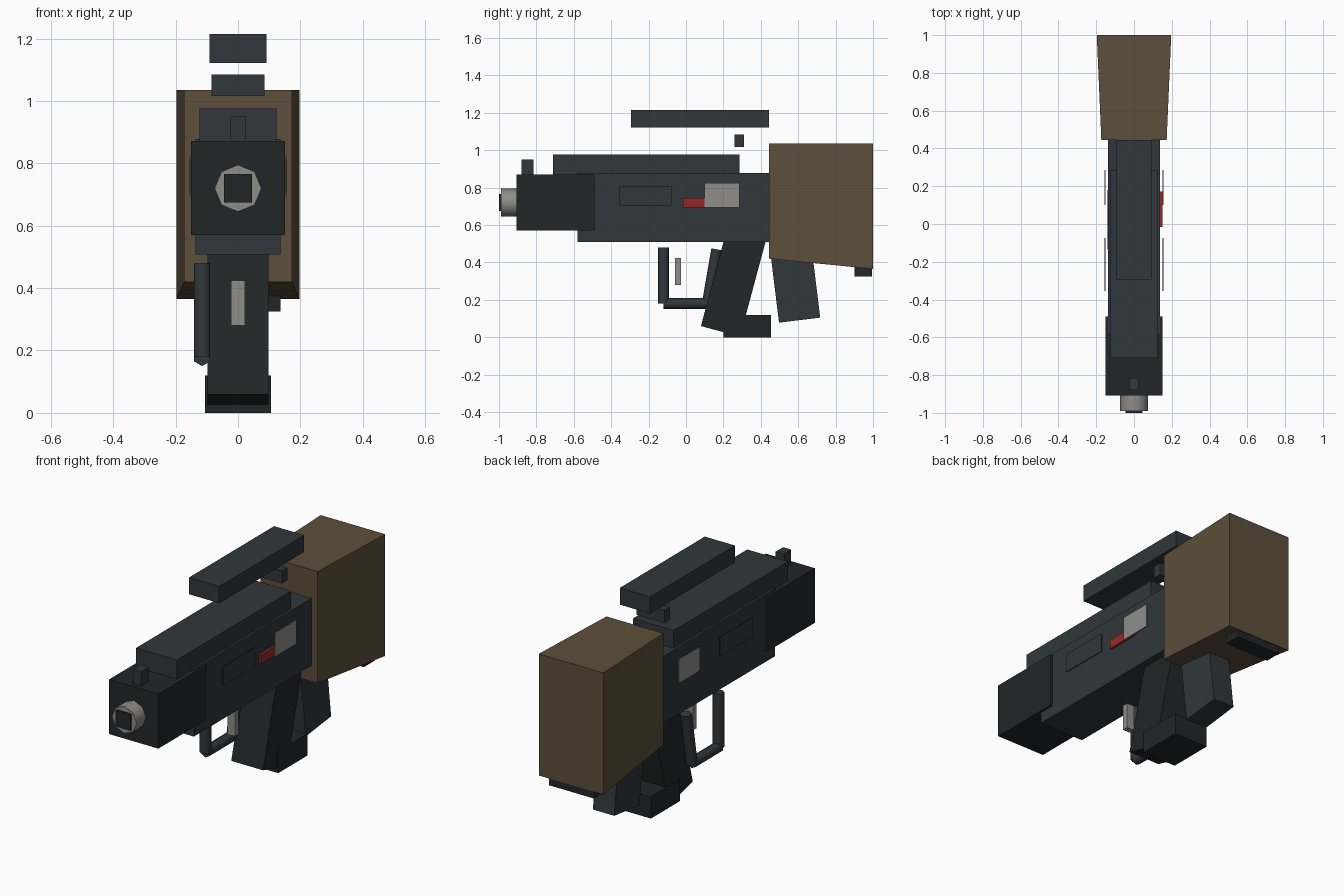
import bpy, bmesh
from math import radians, atan2, hypot
from mathutils import Matrix

if "Cube" in bpy.data.objects:
    bpy.data.objects.remove(bpy.data.objects["Cube"])


def material(name, rgb):
    m = bpy.data.materials.new(name)
    m.diffuse_color = (*rgb, 1)
    m.use_nodes = True
    m.node_tree.nodes["Principled BSDF"].inputs["Base Color"].default_value = m.diffuse_color
    return m


SLATE = material("slate", (0.030, 0.038, 0.043))
DARK = material("dark", (0.016, 0.019, 0.020))
BROWN = material("brown", (0.110, 0.078, 0.043))
LIGHT = material("light_grey", (0.28, 0.27, 0.25))
RED = material("red", (0.30, 0.022, 0.018))


def add(name, bm, mat):
    me = bpy.data.meshes.new(name)
    bm.to_mesh(me)
    bm.free()
    me.materials.append(mat)
    ob = bpy.data.objects.new(name, me)
    bpy.context.collection.objects.link(ob)
    return ob


def box(name, mat, x, y, z, tilt=0):
    """Box from (min, max) ranges, tilted about its centre around x."""
    bm = bmesh.new()
    bmesh.ops.create_cube(bm, size=1)
    mids = [(a + b) / 2 for a, b in (x, y, z)]
    size = [b - a for a, b in (x, y, z)]
    bm.transform(Matrix.Translation(mids) @ Matrix.Rotation(radians(tilt), 4, 'X')
                 @ Matrix.Diagonal((*size, 1)))
    return add(name, bm, mat)


def tube(name, mat, x, a, b, radius, sides):
    """Smooth low-sided cylinder between two (y, z) points."""
    dy, dz = b[0] - a[0], b[1] - a[1]
    bm = bmesh.new()
    bmesh.ops.create_cone(bm, cap_ends=True, segments=sides, radius1=radius,
                          radius2=radius, depth=hypot(dy, dz))
    bm.transform(Matrix.Translation((x, (a[0] + b[0]) / 2, (a[1] + b[1]) / 2))
                 @ Matrix.Rotation(atan2(-dy, dz), 4, 'X'))
    ob = add(name, bm, mat)
    bpy.ops.object.select_all(action='DESELECT')
    ob.select_set(True)
    bpy.context.view_layer.objects.active = ob
    bpy.ops.object.shade_smooth_by_angle(angle=radians(65))
    return ob


def sym(h):
    return (-h, h)


# Main body
box("receiver", SLATE, sym(0.137), (-0.58, 0.45), (0.508, 0.878))
box("handguard", DARK, sym(0.15), (-0.907, -0.49), (0.57, 0.871))
box("top_cover", SLATE, sym(0.124), (-0.71, 0.285), (0.87, 0.976))

# Tapered stock: widens and deepens towards the back
stock = box("stock", BROWN, sym(0.173), (0.445, 1.0), (0.42, 1.035))
for v in stock.data.vertices:
    if v.co.y > 0.7:
        v.co.x *= 0.197 / 0.173
        if v.co.z < 0.7:
            v.co.z = 0.365
box("butt_pad", DARK, sym(0.137), (0.90, 0.995), (0.325, 0.39))

# Barrel and sights
tube("barrel", LIGHT, 0, (-0.88, 0.72), (-0.99, 0.72), 0.075, 8)
box("muzzle_bore", DARK, sym(0.045), (-1.0, -0.95), (0.675, 0.765))
box("front_sight", SLATE, sym(0.025), (-0.88, -0.815), (0.86, 0.95))
box("carry_handle", SLATE, sym(0.092), (-0.295, 0.445), (1.122, 1.214))
box("handle_support", SLATE, sym(0.085), (0.26, 0.31), (1.016, 1.085))

# Side panels on both sides, red selector on the right
for s, side in ((1, "right"), (-1, "left")):
    x = tuple(sorted((s * 0.152, s * 0.156)))
    box(side + "_dark_panel", SLATE, x, (-0.355, -0.075), (0.705, 0.81))
    box(side + "_light_panel", LIGHT, x, (0.10, 0.285), (0.693, 0.825))
box("selector", RED, (0.13, 0.15), (-0.015, 0.172), (0.695, 0.745))

# Grip, foot and magazine
box("grip", DARK, sym(0.097), (0.1485, 0.3655), (0.022, 0.582), -15)
box("grip_foot", DARK, sym(0.105), (0.20, 0.455), (0.0, 0.12))
box("magazine", SLATE, sym(0.065), (0.472, 0.694), (0.09, 0.49), 7)

# Trigger and offset guard made of hexagonal rods
box("trigger", LIGHT, sym(0.023), (-0.06, -0.028), (0.28, 0.424))
guard = [(-0.12, 0.48), (-0.12, 0.18), (0.115, 0.18), (0.165, 0.47)]
for i, name in enumerate(("guard_front", "guard_bottom", "guard_rear")):
    tube(name, SLATE, -0.115, guard[i], guard[i + 1], 0.03, 6)
